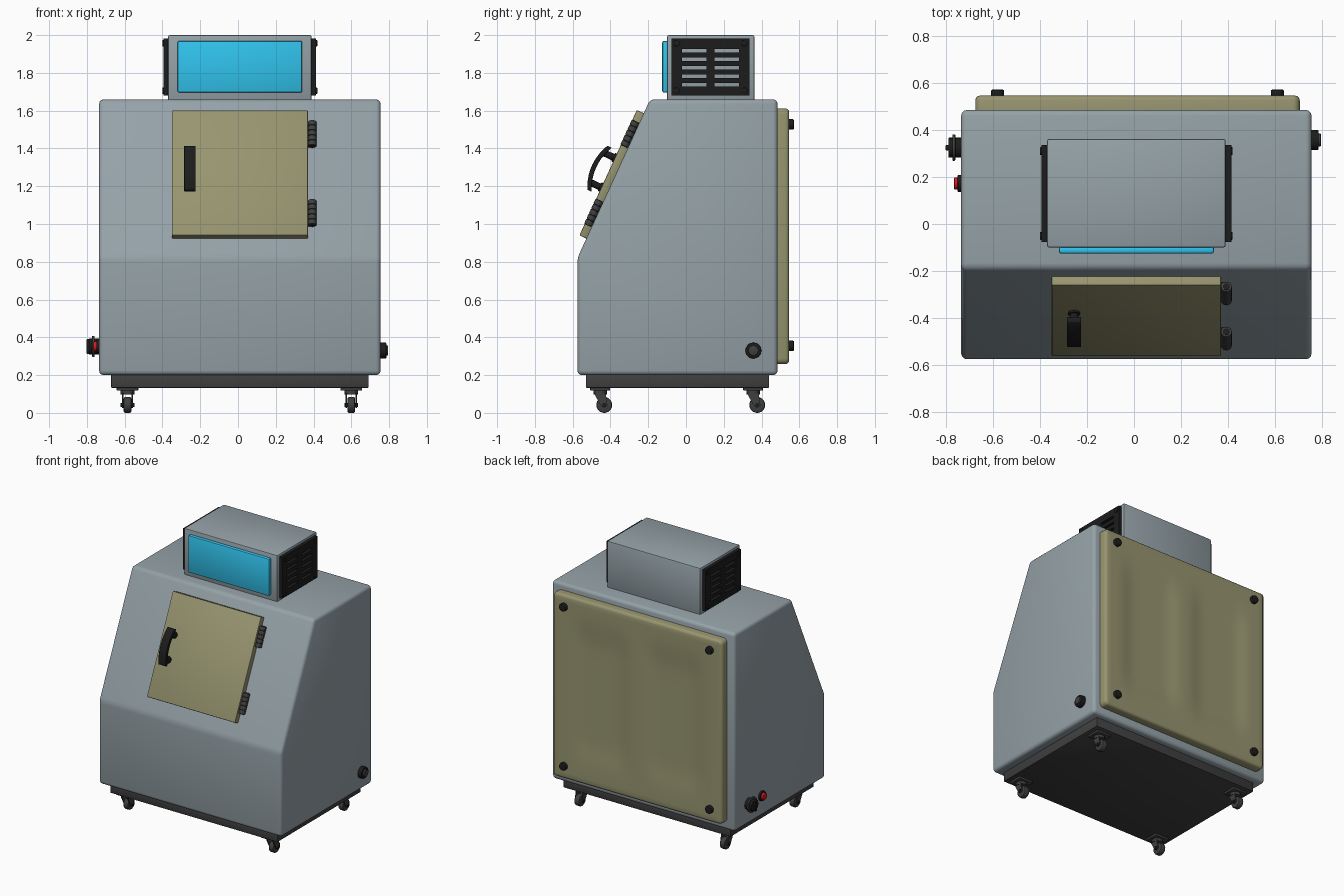
import bpy, bmesh, math
from mathutils import Matrix, Vector

if "Cube" in bpy.data.objects:
    bpy.data.objects.remove(bpy.data.objects["Cube"])


def material(name, rgb):
    m = bpy.data.materials.new(name)
    m.diffuse_color = (*rgb, 1)
    m.use_nodes = True
    m.node_tree.nodes["Principled BSDF"].inputs["Base Color"].default_value = m.diffuse_color
    return m


GREY = material("blue_grey", (0.30, 0.36, 0.39))
OLIVE = material("olive", (0.31, 0.30, 0.16))
BLUE = material("screen_blue", (0.03, 0.55, 0.85))
DARK = material("charcoal", (0.05, 0.05, 0.05))
BLACK = material("black", (0.012, 0.012, 0.012))
RED = material("red", (0.7, 0.01, 0.01))


def finish(bm, name, mat, bevel=0.0, matrix=None, segs=3, limit=15):
    """Bevel, place and smooth a bmesh, then link it as an object."""
    bmesh.ops.recalc_face_normals(bm, faces=bm.faces[:])
    if bevel:
        edges = [e for e in bm.edges if e.calc_face_angle(0) > math.radians(limit)]
        bmesh.ops.bevel(bm, geom=edges, offset=bevel, segments=segs, profile=0.5,
                        affect='EDGES', clamp_overlap=True)
    if matrix:
        bm.transform(matrix)
    me = bpy.data.meshes.new(name)
    bm.to_mesh(me)
    bm.free()
    for p in me.polygons:
        p.use_smooth = True
    me.set_sharp_from_angle(angle=math.radians(38))
    me.materials.append(mat)
    ob = bpy.data.objects.new(name, me)
    bpy.context.collection.objects.link(ob)
    return ob


def box_bm(lo, hi):
    bm = bmesh.new()
    lo, hi = Vector(lo), Vector(hi)
    bmesh.ops.create_cube(bm, size=1, matrix=Matrix.Translation((lo + hi) / 2)
                          @ Matrix.Diagonal((*(hi - lo), 1)))
    return bm


def box(name, lo, hi, mat, bevel=0.0, matrix=None):
    return finish(box_bm(lo, hi), name, mat, bevel, matrix, 2)


def cyl(name, a, b, r, mat, bevel=0.0, matrix=None, r2=None, sides=24):
    """Cylinder or cone running from point a to point b."""
    a, b = Vector(a), Vector(b)
    rot = (b - a).to_track_quat('Z', 'Y').to_matrix().to_4x4()
    bm = bmesh.new()
    bmesh.ops.create_cone(bm, cap_ends=True, segments=sides, radius1=r,
                          radius2=r if r2 is None else r2, depth=(b - a).length,
                          matrix=Matrix.Translation((a + b) / 2) @ rot)
    return finish(bm, name, mat, bevel, matrix, 2, 40)


def prism(name, pts, x0, x1, mat, bevel=0.0, matrix=None):
    """Side profile (second and third axis) extruded along x."""
    bm = bmesh.new()
    f = bm.faces.new([bm.verts.new((x0, p, q)) for p, q in pts])
    ext = bmesh.ops.extrude_face_region(bm, geom=[f])
    for v in ext["geom"]:
        if isinstance(v, bmesh.types.BMVert):
            v.co.x = x1
    return finish(bm, name, mat, bevel, matrix)


# cabinet body and plinth
prism("cabinet_body", [(-0.575, 0.2), (0.485, 0.2), (0.485, 1.66), (-0.19, 1.66), (-0.575, 0.82)],
      -0.735, 0.755, GREY, 0.024)
box("plinth", (-0.672, -0.53, 0.133), (0.692, 0.44, 0.202), DARK, 0.004)

# casters
for side, x in (("left", -0.585), ("right", 0.6)):
    for end, y in (("front", -0.455), ("rear", 0.355)):
        n = f"{end}_{side}_caster"
        w = y + 0.022
        box(n + "_plate", (x - 0.057, y - 0.052, 0.118), (x + 0.057, y + 0.052, 0.135), DARK, 0.003)
        cyl(n + "_swivel", (x, y, 0.098), (x, y, 0.12), 0.036, DARK)
        for s in (-1, 1):
            prism(n + "_fork", [(y - 0.032, 0.104), (y + 0.03, 0.104), (w + 0.017, 0.04),
                                (w, 0.026), (w - 0.017, 0.036)],
                  x + s * 0.022, x + s * 0.03, DARK)
        cyl(n + "_wheel", (x - 0.02, w, 0.042), (x + 0.02, w, 0.042), 0.042, DARK, 0.008)
        cyl(n + "_axle", (x - 0.036, w, 0.042), (x + 0.036, w, 0.042), 0.011, BLACK)

# display head with screen
box("display_housing", (-0.37, -0.1, 1.65), (0.39, 0.362, 2.0), GREY, 0.009)
box("screen", (-0.32, -0.126, 1.695), (0.34, -0.095, 1.97), BLUE, 0.01)


# slotted vent panels on both sides of the head
def vent(name, x, s):
    ys = [-0.076, -0.02, 0.108, 0.15, 0.28, 0.336]
    zs = [1.68] + [z + d for z in (1.738, 1.783, 1.828, 1.873, 1.918) for d in (-0.009, 0.009)] + [1.982]
    bm = bmesh.new()
    g = [[bm.verts.new((x, y, z)) for z in zs] for y in ys]
    for i in range(len(ys) - 1):
        for j in range(len(zs) - 1):
            if not (i % 2 and j % 2):
                bm.faces.new((g[i][j], g[i + 1][j], g[i + 1][j + 1], g[i][j + 1]))
    ext = bmesh.ops.extrude_face_region(bm, geom=bm.faces[:])
    for v in ext["geom"]:
        if isinstance(v, bmesh.types.BMVert):
            v.co.x += s * 0.025
    finish(bm, name, BLACK)
    for y in (-0.05, 0.31):
        for z in (1.705, 1.957):
            cyl(name + "_screw", (x + s * 0.02, y, z), (x + s * 0.031, y, z), 0.017, BLACK, 0.003)


vent("right_vent", 0.389, 1)
vent("left_vent", -0.369, -1)

# sloped door; local frame: x across, y up the slope, z outward
slope = Matrix.Translation((0, -0.376, 1.255)) @ Matrix.Rotation(math.atan2(0.84, 0.385), 4, 'X')
box("door", (-0.35, -0.365, -0.005), (0.37, 0.365, 0.04), OLIVE, 0.006, slope)

# door hinges, each a row of knuckles
for u in (-0.225, 0.235):
    box("hinge_leaf", (0.355, u - 0.07, -0.003), (0.395, u + 0.07, 0.022), BLACK, 0.002, slope)
    for k in range(5):
        c = u + (k - 2) * 0.029
        cyl("hinge_knuckle", (0.393, c - 0.0135, 0.02), (0.393, c + 0.0135, 0.02), 0.023,
            DARK, 0.003, slope)
    cyl("hinge_pin", (0.393, u - 0.074, 0.02), (0.393, u + 0.074, 0.02), 0.015, BLACK, 0, slope)

# bowed door handle on two posts
us = [-0.128 + 0.256 * k / 10 for k in range(11)]
bow = [(u, 0.134 - 1.9 * u * u) for u in us]
prism("door_handle", bow + [(u, n - 0.025) for u, n in reversed(bow)], -0.285, -0.225,
      BLACK, 0.003, slope)
for u in (-0.086, 0.086):
    cyl("handle_post", (-0.255, u, 0.035), (-0.255, u, 0.112), 0.018, BLACK, 0, slope)
    cyl("handle_foot", (-0.255, u, 0.038), (-0.255, u, 0.05), 0.025, BLACK, 0.003, slope)


# rear access panel with two shallow pressed areas
def ss(t):
    t = min(max(t, 0), 1)
    return t * t * (3 - 2 * t)


bm = box_bm((-0.675, 0.48, 0.258), (0.705, 0.546, 1.612))
uprights = [e for e in bm.edges if abs(e.verts[0].co.y - e.verts[1].co.y) > 0.01]
bmesh.ops.bevel(bm, geom=uprights, offset=0.03, segments=4, profile=0.5, affect='EDGES')
rim = [e for e in bm.edges if all(v.co.y > 0.54 for v in e.verts)]
bmesh.ops.bevel(bm, geom=rim, offset=0.02, segments=3, profile=0.5, affect='EDGES')
back = max((f for f in bm.faces if f.normal.y > 0.9), key=lambda f: f.calc_area())
ext = bmesh.ops.inset_individual(bm, faces=[back], thickness=0.03)
bm.faces.remove(back)
xs = [-0.62 + 1.27 * i / 36 for i in range(37)]
hs = [0.32 + 1.23 * j / 24 for j in range(25)]
inner = [e for e in bm.edges if e.is_boundary]
g = [[bm.verts.new((x, 0.546 - 0.014 * ss((abs(x - 0.015) - 0.03) / 0.14) * ss((0.57 - abs(x - 0.015)) / 0.14)
                    * ss((0.58 - abs(z - 0.935)) / 0.25), z)) for z in hs] for x in xs]
for i in range(36):
    for j in range(24):
        bm.faces.new((g[i][j], g[i][j + 1], g[i + 1][j + 1], g[i + 1][j]))
bmesh.ops.bridge_loops(bm, edges=[e for e in bm.edges if e.is_boundary])
finish(bm, "rear_panel", OLIVE)
for x in (-0.58, 0.61):
    for z in (0.355, 1.527):
        cyl("rear_panel_bolt", (x, 0.53, z), (x, 0.572, z), 0.028, BLACK, 0.007)

# cable socket on the right side
cyl("socket", (0.75, 0.357, 0.33), (0.785, 0.357, 0.33), 0.042, BLACK, 0.004)
cyl("socket_core", (0.78, 0.357, 0.33), (0.795, 0.357, 0.33), 0.027, DARK, 0.003)

# rotary switch and red button on the left side
cyl("switch_base", (-0.73, 0.325, 0.352), (-0.765, 0.325, 0.352), 0.042, BLACK, 0.003)
cyl("switch_flange", (-0.76, 0.325, 0.352), (-0.772, 0.325, 0.352), 0.056, DARK, 0.003)
cyl("switch_knob", (-0.77, 0.325, 0.352), (-0.79, 0.325, 0.352), 0.042, BLACK, 0.003)
box("switch_grip", (-0.801, 0.313, 0.312), (-0.785, 0.337, 0.392), BLACK, 0.003)
cyl("button_collar", (-0.73, 0.172, 0.352), (-0.75, 0.172, 0.352), 0.036, BLACK, 0.003)
cyl("red_button", (-0.745, 0.172, 0.352), (-0.766, 0.172, 0.352), 0.026, RED, 0.006)
